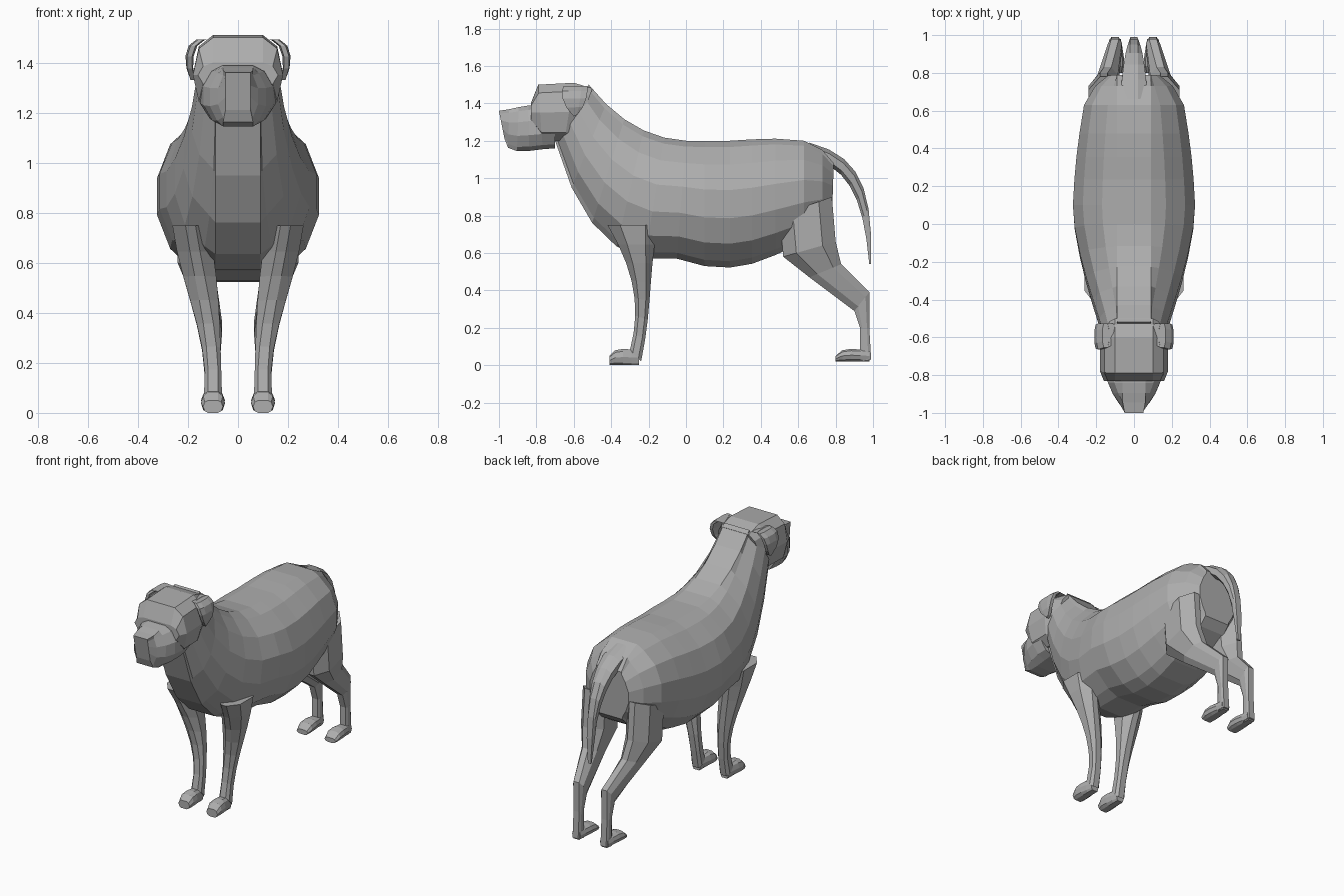
import bpy
import bmesh
from math import pi, sin, cos
from mathutils import Vector
from mathutils.geometry import interpolate_bezier

old_cube = bpy.data.objects.get("Cube")
if old_cube:
    bpy.data.objects.remove(old_cube, do_unlink=True)

# One plain coat colour
COAT = (.42, .42, .42, 1)
coat = bpy.data.materials.new("grey coat")
coat.use_nodes = True
coat.diffuse_color = COAT
shader = coat.node_tree.nodes["Principled BSDF"]
shader.inputs["Base Color"].default_value = COAT
shader.inputs["Roughness"].default_value = .8


def curve(count, start, start_handle, end_handle, end):
    """Evenly stepped points along one curved edge of a part."""
    return interpolate_bezier(Vector(start), Vector(start_handle),
                              Vector(end_handle), Vector(end), count)


def corners(*points):
    """Edge points joined by straight lines."""
    return [Vector(point) for point in points]


def loft(name, steps, boxiness, flat, first_edge, second_edge, mirrored=False):
    """Skin rounded rings spanning two edges. The x of a first edge point is
    the half width of its ring; the x of a second edge point is its centre."""
    bm = bmesh.new()
    rings = []
    for first, second in zip(first_edge, second_edge):
        width, centre = first.x, second.x
        half = []
        for step in range(steps + 1):
            angle = pi * step / steps
            reach = width * max(sin(angle), 0) ** boxiness
            along = (1 - cos(angle)) / 2
            point = first.lerp(second, along)
            half.append((min(width, max(flat, reach)), point.y, point.z))
        ring = [(centre + x, y, z) for x, y, z in half]
        ring += [(centre - x, y, z) for x, y, z in reversed(half)]
        rings.append([bm.verts.new(position) for position in ring])
    for ring, following in zip(rings, rings[1:]):
        for i in range(len(ring)):
            bm.faces.new((ring[i - 1], ring[i], following[i], following[i - 1]))
    bm.faces.new(rings[0])
    bm.faces.new(rings[-1])
    bmesh.ops.recalc_face_normals(bm, faces=bm.faces)
    mesh = bpy.data.meshes.new(name)
    bm.to_mesh(mesh)
    bm.free()
    mesh.materials.append(coat)
    part = bpy.data.objects.new(name, mesh)
    bpy.context.collection.objects.link(part)
    if mirrored:
        part.modifiers.new("other side", "MIRROR").use_axis[0] = True


def paw(name, heel, toe, sole):
    """Low foot with a raised, widened toe end."""
    arch = heel + (toe - heel) * .3
    knuckle = heel + (toe - heel) * .8
    top = curve(5, (.03, heel, .08), (.04, arch, .08), (.06, knuckle, .11), (.04, toe, .05))
    bottom = [Vector((.1, point.y, sole)) for point in top]
    loft(name, 4, .6, .02, top, bottom, mirrored=True)


# Neck, chest, barrel and rump in one skin
neck_top = curve(6, (.16, -.52, 1.5), (.2, -.37, 1.31), (.28, -.2, 1.21), (.32, 0, 1.2))
throat = curve(6, (0, -.7, 1.2), (0, -.57, .73), (0, -.35, .52), (0, -.05, .57))
back = curve(5, (.33, .1, 1.2), (.32, .3, 1.19), (.31, .4, 1.23), (.27, .63, 1.2))
belly = curve(5, (0, .1, .53), (0, .3, .5), (0, .4, .55), (0, .63, .66))
rump_top = corners((.21, .73, 1.15), (.14, .79, 1.08))
rump_base = corners((0, .73, .72), (0, .78, .77))
loft("body", 7, .8, .09, neck_top + back + rump_top, throat + belly + rump_base)

# Flat-topped skull with a steep brow
loft("skull", 4, .4, .1,
     corners((.15, -.5, 1.48), (.18, -.6, 1.51), (.18, -.79, 1.5), (.16, -.83, 1.4)),
     corners((0, -.6, 1.2), (0, -.65, 1.2), (0, -.77, 1.2), (0, -.83, 1.3)))

# Muzzle with hanging jowls
loft("muzzle", 5, .6, .06,
     curve(6, (.15, -.7, 1.38), (.18, -.85, 1.41), (.1, -.9, 1.37), (.05, -1, 1.36)),
     curve(6, (0, -.7, 1.16), (0, -.8, 1.16), (0, -.97, 1.1), (0, -.97, 1.21)))

# Folded ears hanging beside the skull
loft("ear", 3, .7, .01,
     curve(6, (.02, -.63, 1.49), (.02, -.68, 1.52), (.02, -.68, 1.4), (.01, -.6, 1.33)),
     curve(6, (.1, -.53, 1.49), (.2, -.52, 1.52), (.21, -.52, 1.4), (.18, -.58, 1.34)),
     mirrored=True)

# Curved, tapering tail
loft("tail", 3, .7, .02,
     curve(8, (.08, .66, 1.19), (.06, .93, 1.12), (.03, 1, .95), (.01, .99, .54)),
     curve(8, (0, .7, 1.1), (0, .88, 1.03), (0, .95, .88), (0, .98, .54)))

# Forelegs from shoulder to wrist
loft("foreleg", 3, .7, .02,
     curve(8, (.08, -.42, .75), (.09, -.27, .5), (.02, -.24, .3), (.04, -.3, .08)),
     curve(8, (.19, -.15, .75), (.15, -.2, .5), (.09, -.18, .3), (.1, -.24, .02)),
     mirrored=True)

# Hind legs with a slanted thigh and upright shank
loft("hind_leg", 3, .7, .02,
     corners((.09, .5, .8), (.09, .52, .58), (.06, .66, .47),
             (.04, .9, .29), (.03, .93, .2), (.03, .93, .02)),
     corners((.16, .78, .9), (.16, .8, .66), (.14, .83, .54),
             (.1, .98, .39), (.1, .98, .2), (.1, .99, .03)),
     mirrored=True)

# Feet
paw("front_paw", heel=-.25, toe=-.41, sole=0)
paw("hind_paw", heel=.98, toe=.8, sole=.02)
